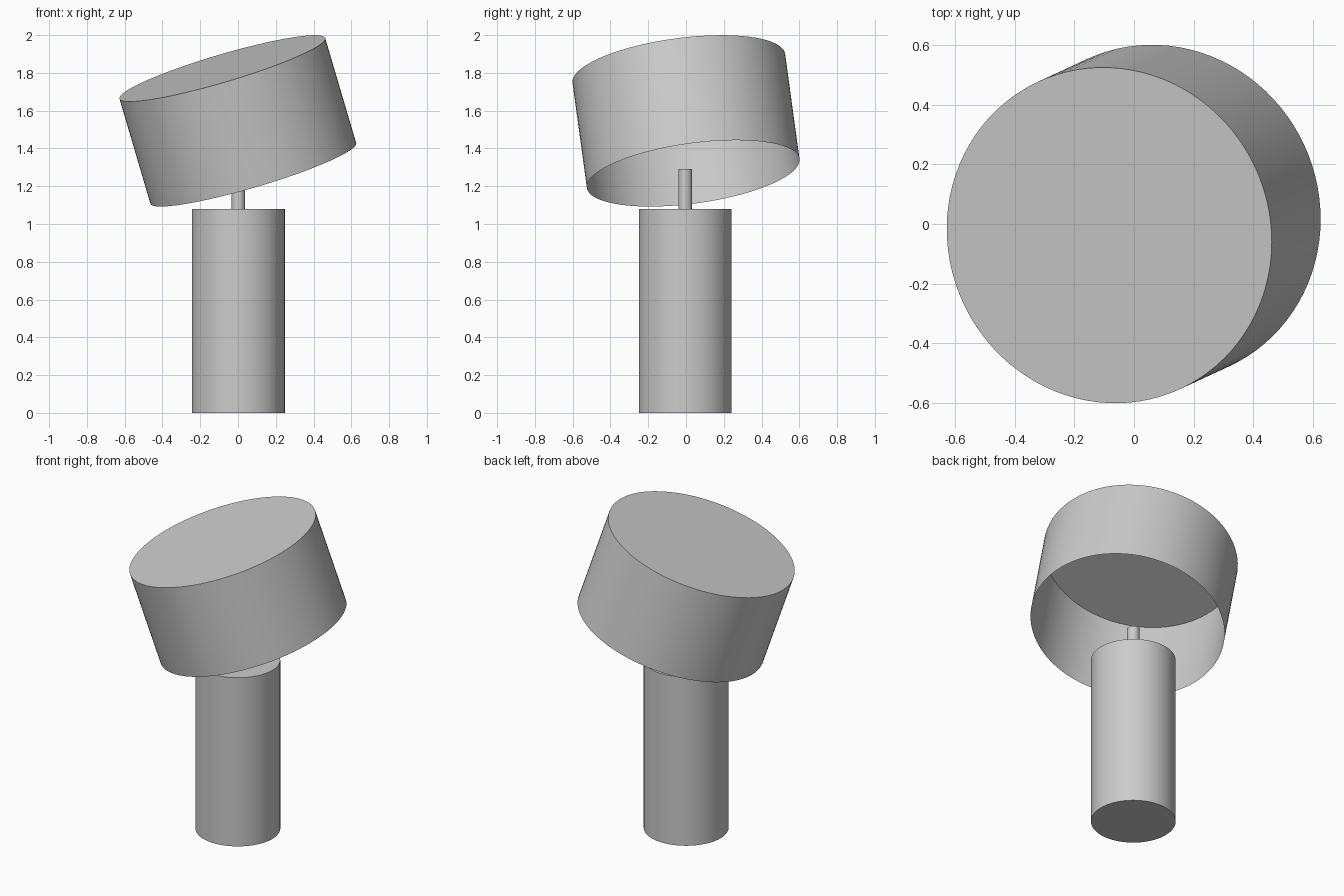
import bpy
import bmesh
import math
from mathutils import Vector

cube = bpy.data.objects.get("Cube")
if cube:
    bpy.data.objects.remove(cube, do_unlink=True)

# One plain grey for the whole lamp
grey = bpy.data.materials.new("plain_grey")
grey.use_nodes = True
colour = (0.6, 0.6, 0.6, 1)
grey.diffuse_color = colour
grey.node_tree.nodes["Principled BSDF"].inputs["Base Color"].default_value = colour


def cylinder(name, radius, start, end, sides, open_start=False):
    """Cylinder between two points, optionally open at its start."""
    start, end = Vector(start), Vector(end)
    axis = end - start
    bm = bmesh.new()
    bmesh.ops.create_cone(bm, cap_ends=True, segments=sides, radius1=radius,
                          radius2=radius, depth=axis.length)
    if open_start:
        bottom = [f for f in bm.faces if f.normal.z < -0.9]
        bmesh.ops.delete(bm, geom=bottom, context='FACES_ONLY')
    mesh = bpy.data.meshes.new(name)
    bm.to_mesh(mesh)
    bm.free()
    mesh.materials.append(grey)
    obj = bpy.data.objects.new(name, mesh)
    bpy.context.collection.objects.link(obj)
    obj.location = (start + end) / 2
    obj.rotation_euler = axis.to_track_quat('Z', 'Y').to_euler()
    bpy.ops.object.select_all(action='DESELECT')
    obj.select_set(True)
    bpy.context.view_layer.objects.active = obj
    bpy.ops.object.shade_smooth_by_angle(angle=math.radians(30))
    return obj


# Solid column and the thin stem above it
cx, cy = 0.002, -0.004
cylinder("base_column", 0.246, (cx, cy, 0), (cx, cy, 1.08), 64)
cylinder("stem", 0.036, (cx, cy, 1.08), (cx, cy, 1.29), 32)

# Tilted thin drum shade, closed on top and open below
cylinder("lamp_shade", 0.568, (0.081, 0.038, 1.268), (-0.083, -0.038, 1.824),
         96, open_start=True)
